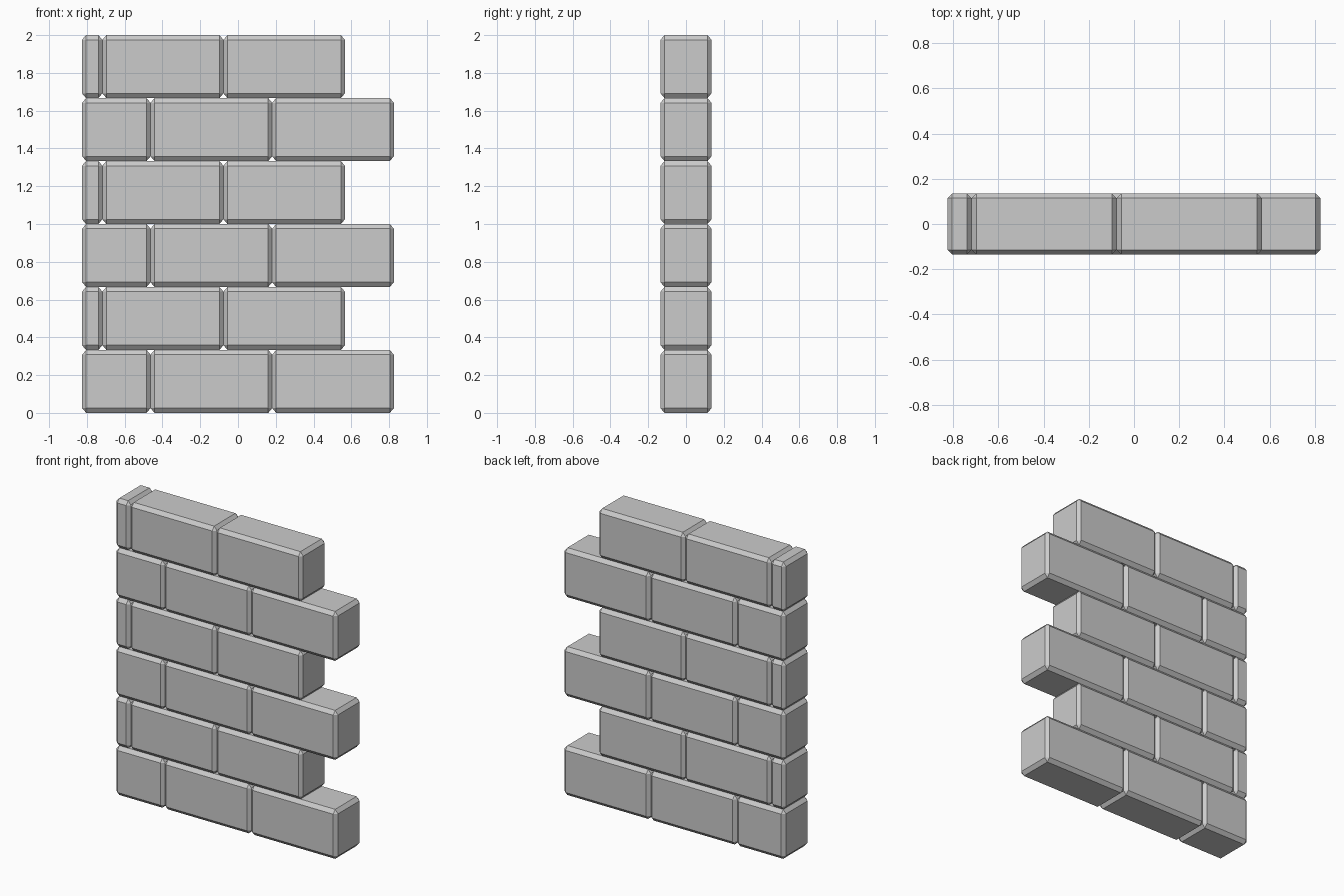
import bpy, bmesh
from mathutils import Matrix

if "Cube" in bpy.data.objects:
    bpy.data.objects.remove(bpy.data.objects["Cube"])

ROWS, DEPTH, ROW_H = 6, 0.27, 2 / 6
CHAMFER = 0.021
Z_STRETCH = 1.19   # chamfers are slightly taller than they are deep


def brick(name, x0, x1, z0):
    """Closed block with a flat chamfer on every edge."""
    bm = bmesh.new()
    bmesh.ops.create_cube(bm, size=1)
    bmesh.ops.scale(bm, vec=(x1 - x0, DEPTH, ROW_H / Z_STRETCH), verts=bm.verts)
    bmesh.ops.bevel(bm, geom=bm.edges[:], offset=CHAMFER, segments=1,
                    profile=0.5, affect='EDGES')
    bmesh.ops.scale(bm, vec=(1, 1, Z_STRETCH), verts=bm.verts)
    mesh = bpy.data.meshes.new(name)
    bm.to_mesh(mesh)
    bm.free()
    obj = bpy.data.objects.new(name, mesh)
    obj.location = ((x0 + x1) / 2, 0, z0 + ROW_H / 2)
    bpy.context.collection.objects.link(obj)


# Joint positions of the two alternating courses
COURSES = [(-0.825, -0.463, 0.181, 0.825),
           (-0.826, -0.718, -0.077, 0.566)]

for row in range(ROWS):
    xs = COURSES[row % 2]
    for i, (a, b) in enumerate(zip(xs, xs[1:])):
        brick(f"brick_row{row + 1}_{i + 1}", a, b, row * ROW_H)
